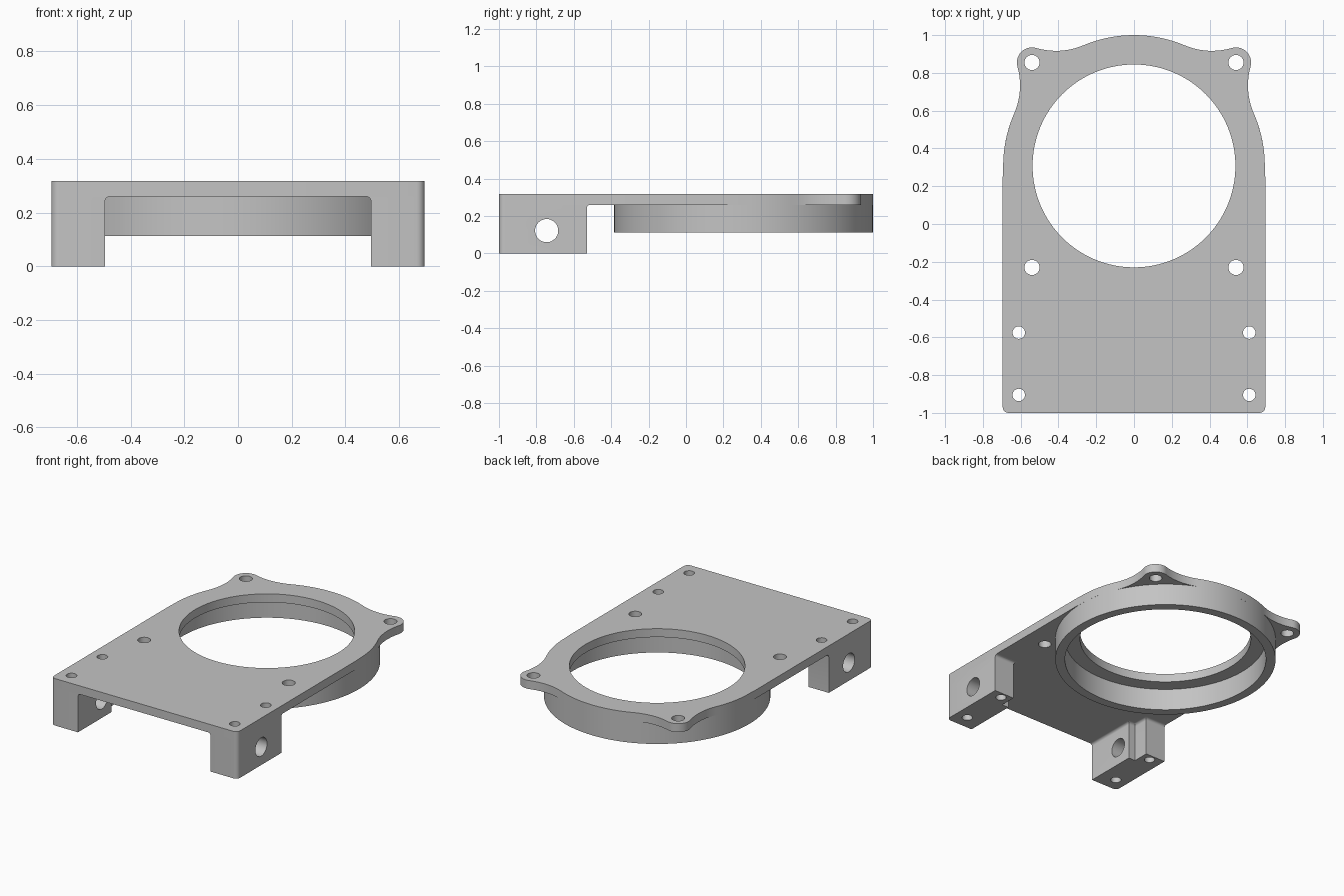
import bpy, bmesh
from math import sin, cos, pi, radians, atan2, acos, hypot
from mathutils import Vector, Matrix

old = bpy.data.objects.get("Cube")
if old:
    bpy.data.objects.remove(old, do_unlink=True)

grey = bpy.data.materials.new("light grey")
grey.use_nodes = True
grey.diffuse_color = (0.55, 0.55, 0.55, 1)
grey.node_tree.nodes["Principled BSDF"].inputs["Base Color"].default_value = (0.55, 0.55, 0.55, 1)

HALF_W, CORNER = 0.695, 0.03
TOP, UNDER, RING_BOTTOM = 0.317, 0.26, 0.112
RING_Y, RING_R, BORE_R, SEAT_R = 0.3075, 0.6925, 0.537, 0.632
LUG = Vector((0.54, 0.855))
LUG_R, BLEND_R = 0.08, 0.37


def arc(cx, cy, r, start, end, n):
    return [(cx + r * cos(start + (end - start) * i / n),
             cy + r * sin(start + (end - start) * i / n)) for i in range(n + 1)]


def finish(name, bm):
    bmesh.ops.remove_doubles(bm, verts=bm.verts, dist=1e-5)
    bmesh.ops.recalc_face_normals(bm, faces=bm.faces)
    mesh = bpy.data.meshes.new(name)
    bm.to_mesh(mesh)
    bm.free()
    mesh.materials.append(grey)
    ob = bpy.data.objects.new(name, mesh)
    bpy.context.collection.objects.link(ob)
    return ob


def activate(ob):
    bpy.ops.object.select_all(action='DESELECT')
    ob.select_set(True)
    bpy.context.view_layer.objects.active = ob


def loft(name, layers, caps=True):
    """Skin a stack of (outline, z) layers with equal point counts."""
    bm = bmesh.new()
    rings = [[bm.verts.new((x, y, z)) for x, y in pts] for pts, z in layers]
    n = len(rings[0])
    for a, b in zip(rings, rings[1:]):
        for i in range(n):
            j = (i + 1) % n
            bm.faces.new((a[i], a[j], b[j], b[i]))
    if caps:
        bm.faces.new(rings[0])
        bm.faces.new(rings[-1])
    return finish(name, bm)


def drill(ob, centre, radius, axis='Z', sides=32):
    bm = bmesh.new()
    turn = Matrix.Rotation(pi / 2, 4, 'Y') if axis == 'X' else Matrix.Identity(4)
    bmesh.ops.create_cone(bm, cap_ends=True, segments=sides, radius1=radius,
                          radius2=radius, depth=1, matrix=Matrix.Translation(centre) @ turn)
    cutter = finish("drill_cutter", bm)
    cutter.hide_render = True
    mod = ob.modifiers.new("hole", 'BOOLEAN')
    mod.operation, mod.solver, mod.object = 'DIFFERENCE', 'EXACT', cutter
    activate(ob)
    bpy.ops.object.modifier_apply(modifier=mod.name)
    bpy.data.objects.remove(cutter, do_unlink=True)


def smooth(ob):
    activate(ob)
    bpy.ops.object.shade_smooth_by_angle(angle=radians(30))


# Plate outline, right half: rounded corner, side, ring arc, blended lug, ring arc
centre = Vector((0, RING_Y))
to_lug = LUG - centre
lug_angle, dist = atan2(to_lug.y, to_lug.x), to_lug.length
reach, near = RING_R + BLEND_R, LUG_R + BLEND_R
spread = acos((reach**2 + dist**2 - near**2) / (2 * reach * dist))
low, high = lug_angle - spread, lug_angle + spread
c1 = centre + reach * Vector((cos(low), sin(low)))
c2 = centre + reach * Vector((cos(high), sin(high)))


def heading(a, b):
    return atan2(b.y - a.y, b.x - a.x)


half = arc(HALF_W - CORNER, CORNER - 1, CORNER, -pi / 2, 0, 6)
half.append((HALF_W, RING_Y - 0.06))
half += arc(0, RING_Y, RING_R, 0, low, 12)
half += arc(c1.x, c1.y, BLEND_R, low + pi, heading(c1, LUG) % (2 * pi), 10)[1:]
half += arc(LUG.x, LUG.y, LUG_R, heading(LUG, c1), heading(LUG, c2), 20)[1:]
half += arc(c2.x, c2.y, BLEND_R, heading(c2, LUG) % (2 * pi), high + pi, 10)[1:]
half += arc(0, RING_Y, RING_R, high, pi / 2, 12)[1:]
outline = half + [(-x, y) for x, y in reversed(half[:-1])]

# Mounting plate with bore and screw holes
plate = loft("mounting_plate", [(outline, UNDER), (outline, TOP)])
drill(plate, (0, RING_Y, TOP), BORE_R, sides=128)
for side in (1, -1):
    for x, y, r in ((0.54, 0.855, 0.04), (0.54, -0.23, 0.04),
                    (0.61, -0.575, 0.033), (0.61, -0.905, 0.033)):
        drill(plate, (side * x, y, TOP), r)
smooth(plate)

# Collar ring below the plate, wider inside than the bore
collar = loft("collar_ring", [(arc(0, RING_Y, r, 0, 2 * pi * 127 / 128, 127), z)
                              for r, z in ((SEAT_R, UNDER), (SEAT_R, RING_BOTTOM),
                                           (RING_R, RING_BOTTOM), (RING_R, UNDER))], caps=False)
smooth(collar)


def foot_outline(side, grow):
    """Leg footprint with a relief step at the inner back corner."""
    pts = arc(HALF_W - CORNER, CORNER - 1, CORNER, -pi / 2, 0, 6)
    pts += [(HALF_W, grow - 0.53), (0.545 - grow, grow - 0.53),
            (0.545 - grow, grow - 0.64), (0.495 - grow, grow - 0.64), (0.495 - grow, -1)]
    return [(side * x, y) for x, y in pts]


# Legs with a small fillet under the plate, a cross bore and screw holes
FILLET = 0.018
for side, name in ((1, "left_leg"), (-1, "right_leg")):
    layers = [(foot_outline(side, 0), 0)]
    for i in range(6):
        a = pi / 2 * i / 5
        layers.append((foot_outline(side, FILLET * (1 - cos(a))),
                       UNDER - FILLET * (1 - sin(a))))
    leg = loft(name, layers)
    drill(leg, (side * 0.6, -0.745, 0.122), 0.062, axis='X')
    for y in (-0.575, -0.905):
        drill(leg, (side * 0.61, y, 0.1), 0.033)
    smooth(leg)
